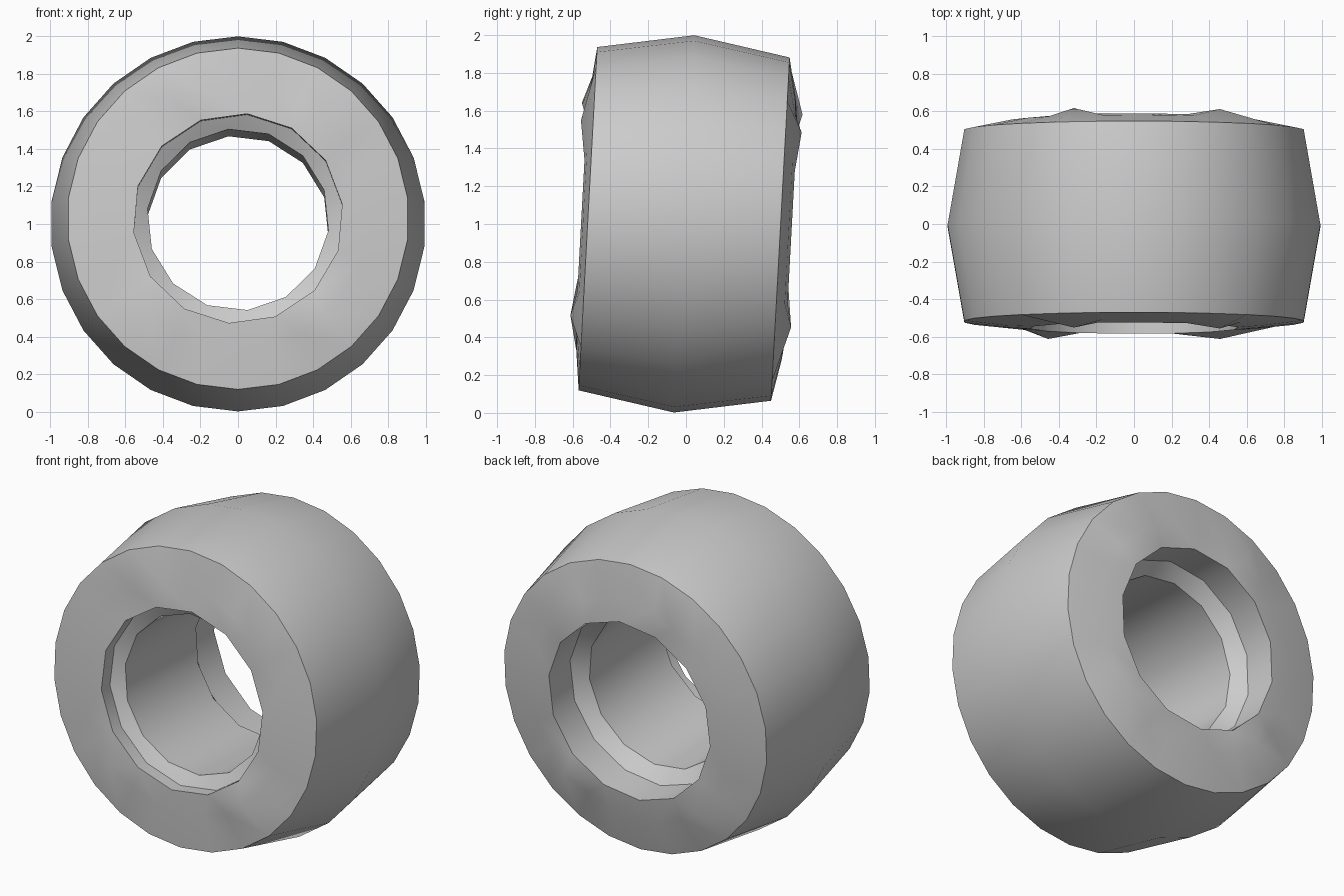
import bpy, bmesh
from math import radians, cos, sin

cube = bpy.data.objects.get("Cube")
if cube:
    bpy.data.objects.remove(cube, do_unlink=True)

# Plain grey material
GREY = (0.6, 0.6, 0.6, 1.0)
mat = bpy.data.materials.new("plain grey")
mat.use_nodes = True
mat.diffuse_color = GREY
mat.node_tree.nodes["Principled BSDF"].inputs["Base Color"].default_value = GREY

bm = bmesh.new()
TREAD, BORE = 26, 14              # sides of the outer wall and of the hole
BUMPS = {2, 10, 16, 23}           # raised corners of the side walls


def ring(radius, y, sides, phase, lift=0.0):
    """Ring of vertices around the y axis; lift raises the bump corners."""
    verts = []
    for i in range(sides):
        a = radians(phase + 360 * i / sides)
        depth = y + (lift if i in BUMPS else 0)
        verts.append(bm.verts.new((radius * cos(a), depth, radius * sin(a))))
    return verts, phase


def join(first, second):
    """Stitch two rings, whatever their number of sides."""
    (a, pa), (b, pb) = first, second
    na, nb = len(a), len(b)
    i = j = 0
    while i < na or j < nb:
        next_a = pa + 360 * (i + 1) / na if i < na else 9999
        next_b = pb + 360 * (j + 1) / nb if j < nb else 9999
        va, vb = a[i % na], b[j % nb]
        if abs(next_a - next_b) < 0.01:
            bm.faces.new((va, a[(i + 1) % na], b[(j + 1) % nb], vb))
            i, j = i + 1, j + 1
        elif next_a < next_b:
            bm.faces.new((va, a[(i + 1) % na], vb))
            i += 1
        else:
            bm.faces.new((va, b[(j + 1) % nb], vb))
            j += 1


# Section of the wheel, from the crown over the back, through the hole, to the front
rings = [
    ring(1.0, -0.01, TREAD, 90),
    ring(0.91, 0.50, TREAD, 90),          # back rim
    ring(0.69, 0.545, TREAD, 90, 0.04),   # back side wall
    ring(0.56, 0.56, BORE, 85),           # back lip
    ring(0.56, 0.35, BORE, 85),           # back recess
    ring(0.485, 0.27, BORE, 96),          # bore
    ring(0.485, -0.43, BORE, 96),
    ring(0.56, -0.47, BORE, 85),          # front recess
    ring(0.56, -0.555, BORE, 85),         # front lip
    ring(0.69, -0.545, TREAD, 90, -0.04), # front side wall
    ring(0.91, -0.52, TREAD, 90),         # front rim
]
for k, r in enumerate(rings):
    join(r, rings[(k + 1) % len(rings)])
bmesh.ops.recalc_face_normals(bm, faces=bm.faces)

mesh = bpy.data.meshes.new("wheel")
bm.to_mesh(mesh)
bm.free()
mesh.materials.append(mat)

# Wheel, leaning slightly back
wheel = bpy.data.objects.new("wheel", mesh)
bpy.context.collection.objects.link(wheel)
wheel.location.z = 1.0
wheel.rotation_euler.x = radians(-3.1)

bpy.ops.object.select_all(action="DESELECT")
wheel.select_set(True)
bpy.context.view_layer.objects.active = wheel
bpy.ops.object.shade_smooth_by_angle(angle=radians(30))
